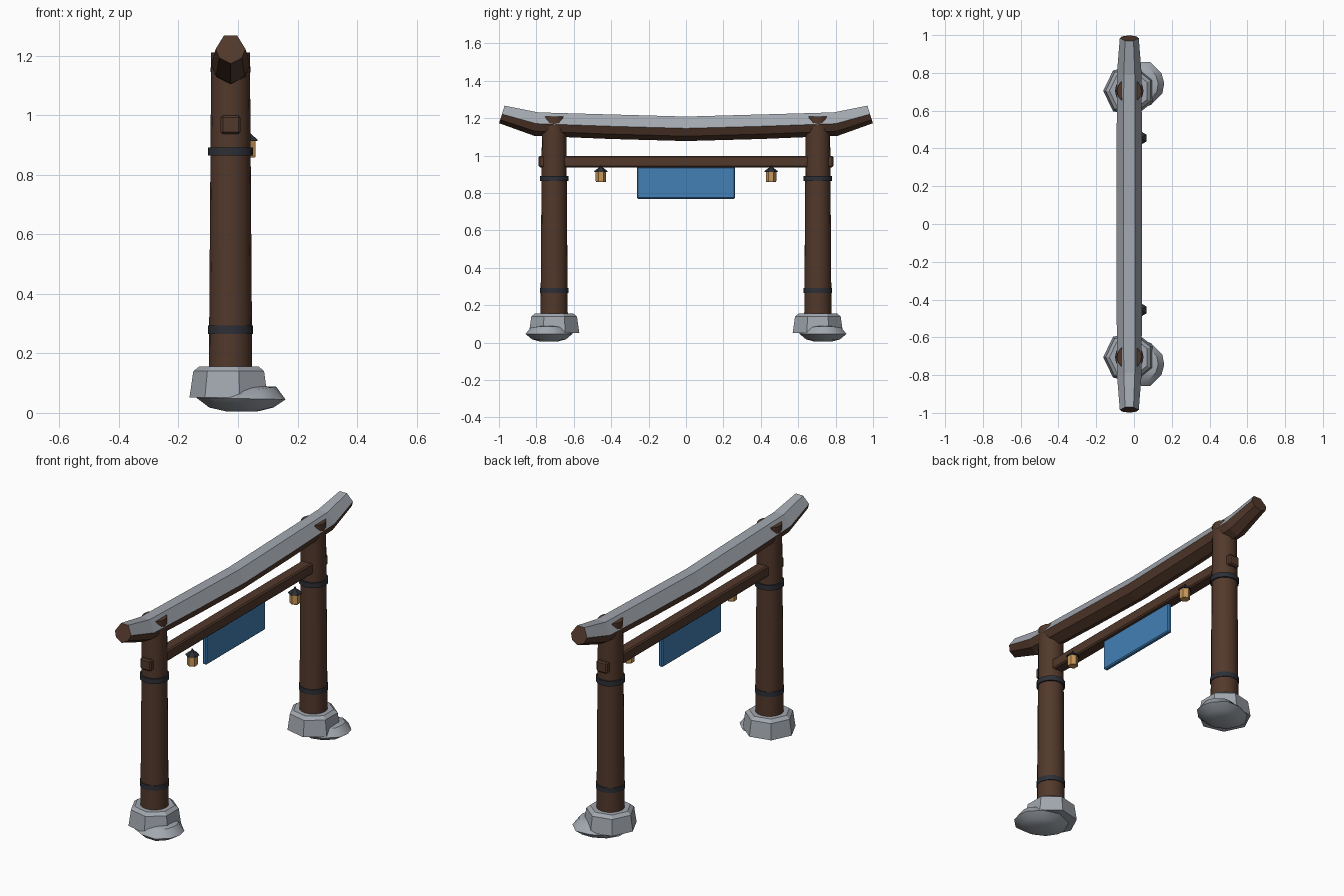
import bpy, bmesh, math

if "Cube" in bpy.data.objects:
    bpy.data.objects.remove(bpy.data.objects["Cube"])

CX = -0.025          # gate centre line in x
POST_Y = 0.705


def material(name, rgb):
    m = bpy.data.materials.new(name)
    m.diffuse_color = (*rgb, 1)
    m.use_nodes = True
    m.node_tree.nodes["Principled BSDF"].inputs["Base Color"].default_value = m.diffuse_color
    return m


WOOD = material("brown wood", (0.085, 0.040, 0.024))
STONE = material("grey stone", (0.36, 0.39, 0.43))
IRON = material("charcoal iron", (0.026, 0.029, 0.038))
CLOTH = material("blue panel", (0.055, 0.215, 0.46))
GLOW = material("amber lantern", (0.58, 0.31, 0.10))


def add_object(name, bm, mats, smooth=None):
    bmesh.ops.recalc_face_normals(bm, faces=bm.faces)
    me = bpy.data.meshes.new(name)
    bm.to_mesh(me)
    bm.free()
    ob = bpy.data.objects.new(name, me)
    bpy.context.collection.objects.link(ob)
    for m in mats:
        me.materials.append(m)
    if smooth:
        bpy.ops.object.select_all(action='DESELECT')
        ob.select_set(True)
        bpy.context.view_layer.objects.active = ob
        bpy.ops.object.shade_smooth_by_angle(angle=math.radians(smooth))
    return ob


def loft(name, rings, mats, smooth=None, rule=None):
    """Skin equal-length rings of points and close both ends."""
    bm = bmesh.new()
    rows = [[bm.verts.new(p) for p in r] for r in rings]
    n = len(rows[0])
    for a, b in zip(rows, rows[1:]):
        for i in range(n):
            f = bm.faces.new((a[i], a[(i + 1) % n], b[(i + 1) % n], b[i]))
            if rule:
                f.material_index = rule(i)
    bm.faces.new(rows[0])
    bm.faces.new(rows[-1])
    return add_object(name, bm, mats, smooth)


def turned(name, x, y, profile, sides, mat, smooth=None, start=math.pi):
    """Upright part from (radius, height) pairs."""
    angles = [start + 2 * math.pi * i / sides for i in range(sides)]
    rings = [[(x + r * math.cos(a), y + r * math.sin(a), z) for a in angles]
             for r, z in profile]
    return loft(name, rings, [mat], smooth)


def box(name, centre, size, mat, bevel):
    bm = bmesh.new()
    bmesh.ops.create_cube(bm, size=1)
    for v in bm.verts:
        v.co = [c + k * s for c, k, s in zip(centre, v.co, size)]
    ob = add_object(name, bm, [mat])
    mod = ob.modifiers.new("bevel", 'BEVEL')
    mod.width = bevel
    mod.segments = 1
    return ob


def boulder(name, side):
    """Flattened rock under the footing, higher on its +x side."""
    rim = [(0.16, 0.745), (0.145, 0.80), (0.085, 0.858), (0.0, 0.855),
           (-0.09, 0.81), (-0.14, 0.735), (-0.10, 0.65), (0.0, 0.605),
           (0.09, 0.63), (0.15, 0.69)]
    cx, cy = 0.015, 0.735
    rings = []
    for scale, z, tilt in ((0.35, 0.005, 0), (0.72, 0.018, 0), (1, 0.048, -0.02),
                           (0.78, 0.072, 0.14), (0.4, 0.085, 0.1)):
        rings.append([(cx + (x - cx) * scale, side * (cy + (y - cy) * scale),
                       z + tilt * (x - cx) * scale) for x, y in rim])
    loft(name, rings, [STONE], 40)


# Both posts with footings, iron bands and lanterns
for side, tag in ((-1, "front"), (1, "back")):
    y = side * POST_Y
    turned(tag + "_post", CX, y, [(0.073, 0.13), (0.065, 1.21)], 16, WOOD, 40)
    turned(tag + "_footing", CX, y,
           [(0.138, 0.052), (0.125, 0.14), (0.105, 0.156)], 7, STONE)
    boulder(tag + "_boulder", side)
    for part, z in (("lower", 0.279), ("upper", 0.878)):
        turned(f"{tag}_{part}_band", CX, y,
               [(0.0755, z - 0.014), (0.0755, z + 0.014)], 16, IRON, 40)
    ly = side * 0.455
    turned(tag + "_lantern", 0.035, ly,
           [(0.026, 0.858), (0.028, 0.866), (0.028, 0.916)], 6, GLOW, start=math.pi / 2)
    turned(tag + "_lantern_roof", 0.035, ly,
           [(0.036, 0.913), (0.034, 0.919), (0.006, 0.94), (0.004, 0.948)],
           6, IRON, start=math.pi / 2)

# Curved top beam: stone-grey upper faces, wooden underside
section = [(-0.030, 0.063), (0.030, 0.063), (0.067, 0.0), (0.050, -0.042),
           (0.0, -0.068), (-0.050, -0.042), (-0.067, 0.0)]
half = [(0.0, 1.146, 1.0, 0.0), (0.40, 1.157, 1.0, 0.03),
        (0.80, 1.171, 0.97, 0.17), (0.984, 1.222, 0.75, 0.30)]
path = [(-y, z, s, -t) for y, z, s, t in reversed(half[1:])] + half
rings = [[(CX + u * s, y - v * s * -math.sin(t) * -1, z + v * s * math.cos(t))
          for u, v in section] for y, z, s, t in path]
loft("top_beam", rings, [STONE, WOOD], rule=lambda i: 0 if i in (0, 1, 6) else 1)
top = bpy.data.objects["top_beam"]
for f in top.data.polygons:            # wooden end cuts
    if len(f.vertices) > 4:
        f.material_index = 1

# Tie beam through the posts and the hanging panel
box("tie_beam", (CX, 0, 0.968), (0.066, 1.575, 0.062), WOOD, 0.007)
box("hanging_panel", (CX, 0, 0.855), (0.026, 0.525, 0.172), CLOTH, 0.006)
